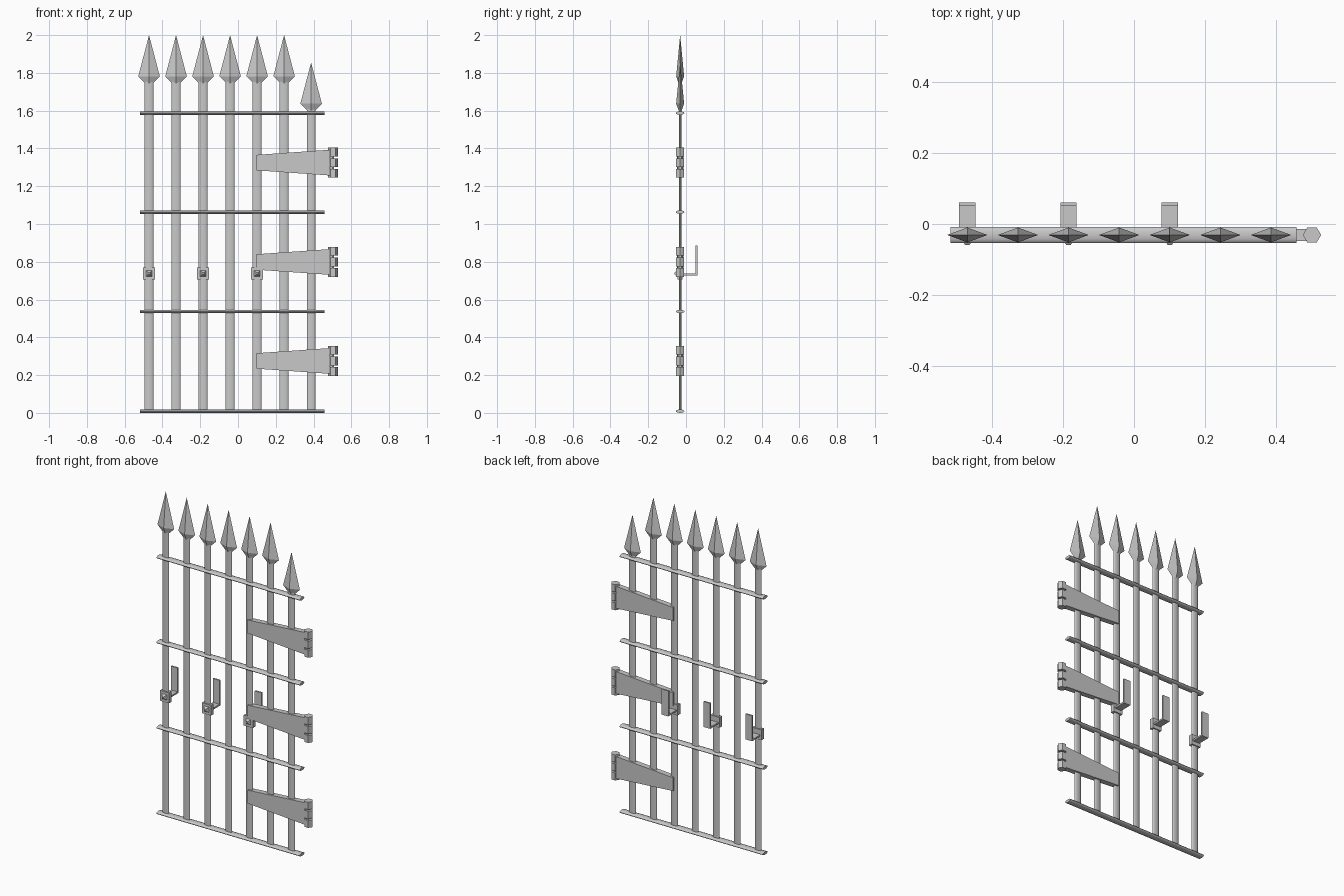
import bpy
import bmesh
import math
from mathutils import Matrix, Vector

cube = bpy.data.objects.get("Cube")
if cube:
    bpy.data.objects.remove(cube, do_unlink=True)

iron = bpy.data.materials.new("grey iron")
iron.use_nodes = True
IRON_COLOUR = (0.58, 0.58, 0.58, 1)
iron.diffuse_color = IRON_COLOUR
iron.node_tree.nodes["Principled BSDF"].inputs["Base Color"].default_value = IRON_COLOUR

GATE_Y = -0.031
POLE_X = [-0.471 + 0.143 * i for i in range(7)]


def finish(name, bm, smooth=False):
    bmesh.ops.recalc_face_normals(bm, faces=bm.faces)
    mesh = bpy.data.meshes.new(name)
    bm.to_mesh(mesh)
    bm.free()
    mesh.materials.append(iron)
    obj = bpy.data.objects.new(name, mesh)
    bpy.context.collection.objects.link(obj)
    if smooth:
        bpy.ops.object.select_all(action='DESELECT')
        obj.select_set(True)
        bpy.context.view_layer.objects.active = obj
        bpy.ops.object.shade_smooth_by_angle(angle=math.radians(50))
    return obj


def box(bm, lo, hi):
    lo, hi = Vector(lo), Vector(hi)
    size = Matrix.Diagonal((*(hi - lo), 1))
    bmesh.ops.create_cube(bm, size=1, matrix=Matrix.Translation((lo + hi) / 2) @ size)


def rod(name, centre, length, rx, ry, sides, along_x=False, turn=0.0):
    """Flattened round bar, upright or lying along x."""
    bm = bmesh.new()
    m = Matrix.Diagonal((rx, ry, length, 1)) @ Matrix.Rotation(turn, 4, 'Z')
    if along_x:
        m = Matrix.Rotation(math.pi / 2, 4, 'Y') @ m
    bmesh.ops.create_cone(bm, cap_ends=True, segments=sides, radius1=1, radius2=1,
                          depth=1, matrix=Matrix.Translation(centre) @ m)
    return finish(name, bm, smooth=sides > 6)


def spearhead(name, x, tip):
    """Four-sided leaf point: narrow neck, wide shoulder, sharp tip."""
    bm = bmesh.new()
    rings = []
    for drop, rx, ry in ((0.255, 0.02, 0.008), (0.218, 0.057, 0.021)):
        rings.append([bm.verts.new((x + sx * rx, GATE_Y + sy * ry, tip - drop))
                      for sx, sy in ((1, 0), (0, 1), (-1, 0), (0, -1))])
    point = bm.verts.new((x, GATE_Y, tip))
    neck, shoulder = rings
    bm.faces.new(neck)
    for i in range(4):
        j = (i + 1) % 4
        bm.faces.new((neck[i], neck[j], shoulder[j], shoulder[i]))
        bm.faces.new((shoulder[i], shoulder[j], point))
    finish(name, bm)


# Upright poles with their points; the one by the hinges is shorter
for i, x in enumerate(POLE_X):
    tip = 1.855 if i == 6 else 2.0
    top = tip - 0.23
    rod(f"pole_{i + 1}", (x, GATE_Y, (top + 0.005) / 2), top - 0.005, 0.023, 0.007, 12)
    spearhead(f"spearhead_{i + 1}", x, tip)

# Cross rails
for i, z in enumerate((0.009, 0.537, 1.063, 1.587)):
    rod(f"rail_{i + 1}", (-0.03, GATE_Y, z), 0.978, 0.009, 0.023, 12, along_x=True)

# Hinges: tapered strap and three hexagonal knuckles
for i, z in enumerate((0.275, 0.799, 1.325)):
    bm = bmesh.new()
    outline = ((0.098, -0.041), (0.487, -0.068), (0.487, 0.068), (0.098, 0.041))
    face = bm.faces.new([bm.verts.new((x, GATE_Y - 0.017, z + dz)) for x, dz in outline])
    out = bmesh.ops.extrude_face_region(bm, geom=[face])
    moved = [v for v in out["geom"] if isinstance(v, bmesh.types.BMVert)]
    bmesh.ops.translate(bm, verts=moved, vec=(0, 0.034, 0))
    finish(f"hinge_strap_{i + 1}", bm)
    for k in (-1, 0, 1):
        rod(f"hinge_knuckle_{i + 1}_{k + 2}", (0.503, GATE_Y, z + k * 0.056), 0.046,
            0.026, 0.025, 6, turn=math.pi / 6)
    rod(f"hinge_pin_{i + 1}", (0.499, GATE_Y, z), 0.14, 0.012, 0.014, 6)

# Latch hooks on every second pole
for i, x in enumerate(POLE_X[0:5:2]):
    z = 0.738
    bm = bmesh.new()
    box(bm, (x - 0.031, GATE_Y - 0.013, z - 0.032), (x + 0.031, GATE_Y + 0.013, z + 0.032))
    finish(f"hook_plate_{i + 1}", bm)

    bm = bmesh.new()
    m = Matrix.Translation((x, GATE_Y - 0.02, z)) @ Matrix.Rotation(math.pi / 2, 4, 'X')
    bmesh.ops.create_cone(bm, cap_ends=True, segments=4, radius1=0.025, radius2=0.008,
                          depth=0.018, matrix=m @ Matrix.Rotation(math.pi / 4, 4, 'Z'))
    finish(f"hook_bolt_{i + 1}", bm)

    bm = bmesh.new()
    box(bm, (x - 0.023, GATE_Y, z - 0.01), (x + 0.023, 0.061, z))
    box(bm, (x - 0.023, 0.051, z), (x + 0.023, 0.061, z + 0.147))
    finish(f"hook_arm_{i + 1}", bm)
